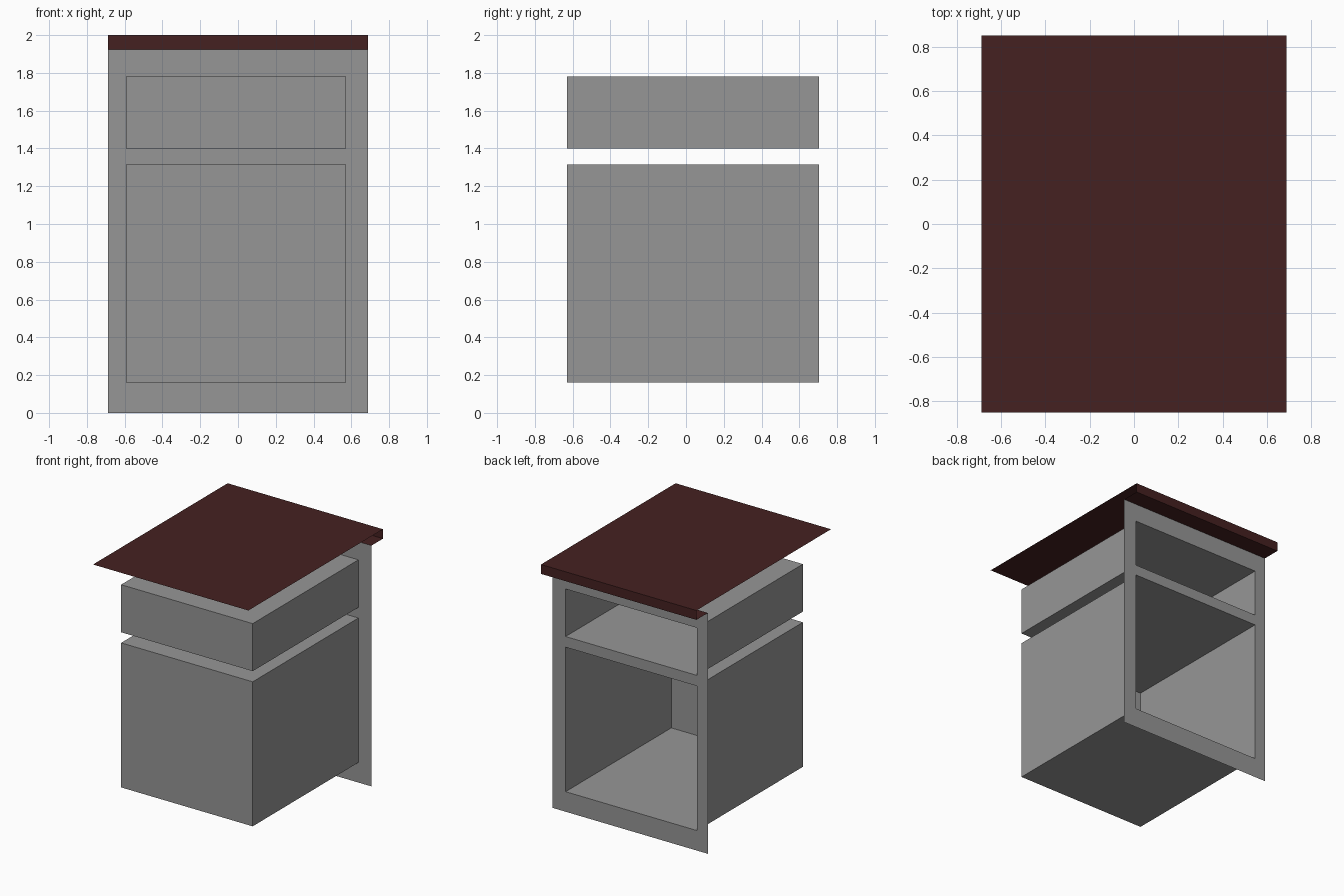
import bpy
import bmesh

cube = bpy.data.objects.get("Cube")
if cube:
    bpy.data.objects.remove(cube, do_unlink=True)


def make_material(name, rgb):
    mat = bpy.data.materials.new(name)
    mat.use_nodes = True
    mat.diffuse_color = (*rgb, 1)
    mat.node_tree.nodes["Principled BSDF"].inputs["Base Color"].default_value = (*rgb, 1)
    return mat


grey = make_material("cabinet grey", (0.305, 0.305, 0.305))
red = make_material("dark red brown", (0.06, 0.015, 0.015))


def finish(bm, name, mat):
    mesh = bpy.data.meshes.new(name)
    bm.to_mesh(mesh)
    bm.free()
    mesh.materials.append(mat)
    obj = bpy.data.objects.new(name, mesh)
    bpy.context.collection.objects.link(obj)
    return obj


HALF_W = 0.687
LEFT, RIGHT = -0.592, 0.571
FRONT, BACK = -0.63, 0.705
DEPTH = 0.85
TOP, RIM = 2.0, 1.925
openings = {"lower_compartment": (0.16, 1.315), "drawer": (1.40, 1.78)}


# Compartments: thin-walled boxes, open at the back
def open_box(name, z0, z1):
    bm = bmesh.new()
    bmesh.ops.create_cube(bm, size=1)
    for v in bm.verts:
        v.co.x = RIGHT if v.co.x > 0 else LEFT
        v.co.y = BACK if v.co.y > 0 else FRONT
        v.co.z = z1 if v.co.z > 0 else z0
    bm.normal_update()
    back = [f for f in bm.faces if f.normal.y > 0.9]
    bmesh.ops.delete(bm, geom=back, context="FACES_ONLY")
    finish(bm, name, grey)


for name, (z0, z1) in openings.items():
    open_box(name, z0, z1)

# Flat back frame: a grid of panels with the two openings left out
xs = [-HALF_W, LEFT, RIGHT, HALF_W]
zs = [0] + [z for span in openings.values() for z in span] + [RIM]
bm = bmesh.new()
grid = [[bm.verts.new((x, BACK, z)) for x in xs] for z in zs]
for r in range(len(zs) - 1):
    for c in range(len(xs) - 1):
        if c == 1 and r % 2 == 1:
            continue
        bm.faces.new((grid[r][c], grid[r + 1][c], grid[r + 1][c + 1], grid[r][c + 1]))
finish(bm, "back_frame", grey)

# Worktop: one sheet folded down at the back and in to the frame
profile = [(-DEPTH, TOP), (DEPTH, TOP), (DEPTH, RIM), (BACK, RIM)]
bm = bmesh.new()
rows = [[bm.verts.new((x, y, z)) for x in (-HALF_W, HALF_W)] for y, z in profile]
for a, b in zip(rows, rows[1:]):
    bm.faces.new((a[0], a[1], b[1], b[0]))
finish(bm, "worktop", red)
